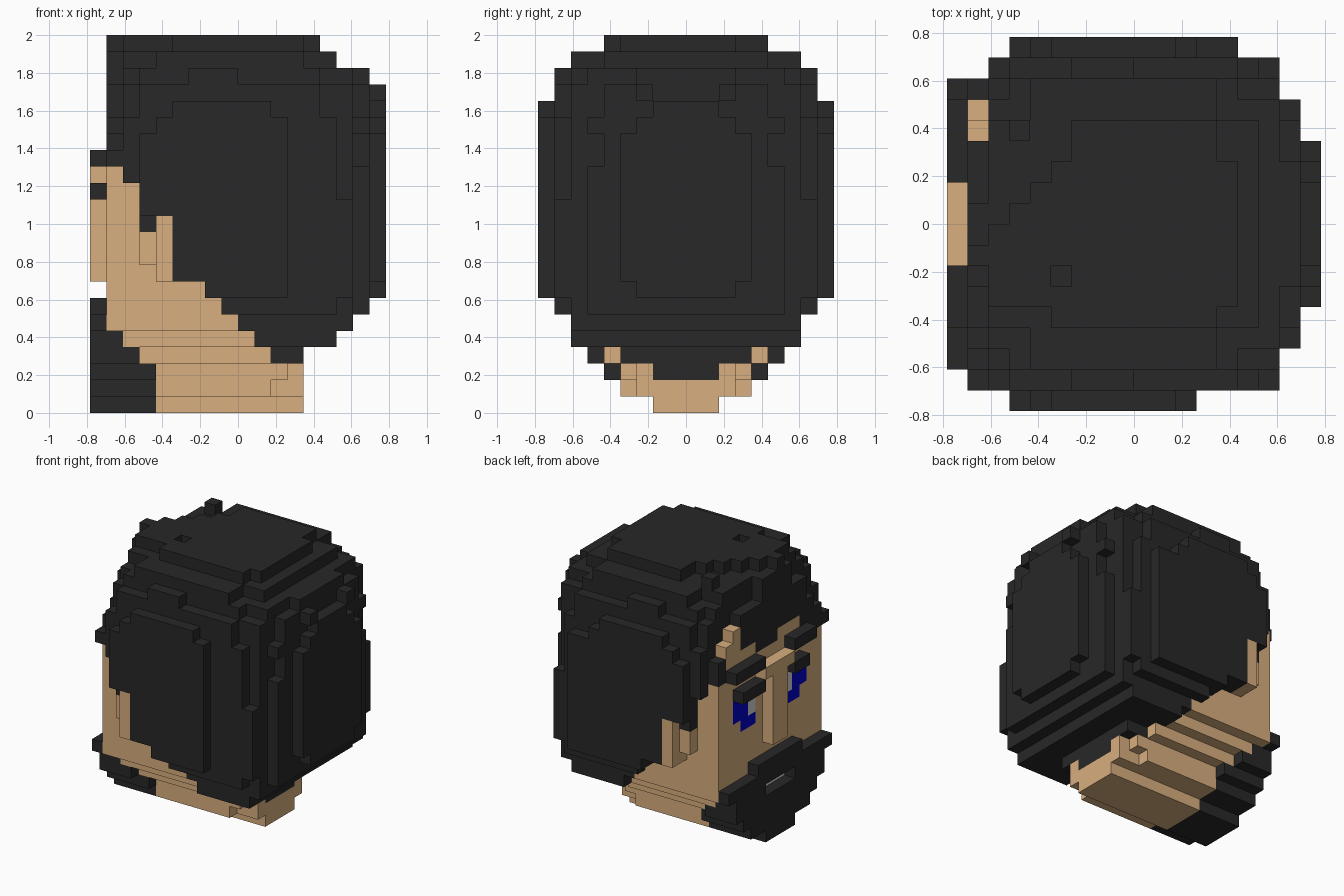
import bpy
import bmesh
from mathutils import Vector

default_cube = bpy.data.objects.get("Cube")
if default_cube:
    bpy.data.objects.remove(default_cube, do_unlink=True)

VOXEL = 2 / 23
cells = {}  # (x, y, z) cell -> part name; y runs from -9 to 8


def block(part, x, y, z, keep=None):
    """Fill a box of cells; ranges are (start, end)."""
    for i in range(*x):
        for j in range(*y):
            for k in range(*z):
                if keep is None or keep(i, j, k):
                    cells[i, j, k] = part


def centred(part, x, half, z, keep=None):
    block(part, x, (-half, half), z, keep)


def both_sides(part, x, y, z):
    block(part, x, y, z)
    block(part, x, (-y[1], -y[0]), z)


def carve(x, y, z):
    for i in range(*x):
        for j in range(*y):
            for k in range(*z):
                cells.pop((i, j, k), None)


# Sideways hairline: first hair column for each height
def hairline(k):
    if k < 4:
        return 11
    if k < 8:
        return 14 - k
    if k < 12:
        return 5
    if k < 14:
        return 3
    return 2 if k == 14 else 0


def is_hair(i, j, k):
    return i >= hairline(k)


def is_skin(i, j, k):
    return i < hairline(k)


# Front edge of the crown slants back towards +y
def is_crown(i, j, k):
    return i >= max(2, min(3 + j, 6))


# Skin: stepped jaw narrowing at the back, then the face and temples
centred("skin", (4, 13), 2, (0, 1))
centred("skin", (4, 11), 4, (1, 2))
centred("skin", (11, 13), 3, (1, 2))
centred("skin", (4, 12), 4, (2, 3))
centred("skin", (12, 13), 3, (2, 3))
centred("skin", (3, 11), 5, (3, 4))
centred("skin", (2, 11), 6, (4, 5))
centred("skin", (1, 9), 7, (5, 15), is_skin)
centred("skin", (3, 9), 6, (5, 16))

# Hair: overlapping slabs, each bulging on a different side
hair_slabs = [
    # wide side panels
    ((3, 12), 9, (7, 17)),
    ((4, 12), 9, (17, 18)),
    ((5, 11), 9, (18, 19)),
    ((2, 15), 8, (6, 18)),
    ((3, 14), 8, (18, 20)),
    ((6, 9), 8, (20, 21)),
    ((2, 16), 8, (7, 13)),
    # body of the hair
    ((2, 16), 7, (5, 20)),
    ((3, 15), 7, (4, 20)),
    ((3, 14), 7, (20, 21)),
    ((2, 16), 6, (20, 21)),
    # bulge at the back of the head
    ((9, 17), 6, (6, 15)),
    ((9, 17), 5, (15, 20)),
    ((9, 17), 3, (20, 21)),
    ((9, 18), 3, (7, 8)),
    ((9, 18), 4, (8, 17)),
    ((9, 18), 3, (17, 18)),
    ((9, 18), 2, (18, 19)),
    # crown
    ((4, 13), 7, (21, 22)),
    ((2, 15), 5, (21, 22)),
]
for x, half, z in hair_slabs:
    centred("hair", x, half, z, is_hair)
centred("hair", (5, 13), 5, (22, 23), is_crown)
block("hair", (1, 14), (-4, 3), (22, 23), is_crown)
block("hair", (3, 4), (4, 5), (22, 23))
block("hair", (12, 14), (8, 9), (7, 17))
both_sides("hair", (17, 18), (2, 3), (19, 20))
both_sides("hair", (16, 17), (5, 6), (17, 18))

# Nape
centred("hair", (11, 13), 4, (3, 4))
centred("hair", (12, 13), 2, (2, 3))

# Ragged fringe, higher towards -y
centred("hair", (1, 3), 7, (15, 17))
centred("hair", (1, 3), 6, (17, 18))
centred("hair", (1, 3), 5, (18, 20))
block("hair", (1, 2), (-3, 1), (20, 22))
block("hair", (1, 2), (-2, -1), (22, 23))
block("hair", (1, 2), (-8, -7), (15, 16))

# Forehead, with a lock of hair hanging in the middle
centred("skin", (1, 2), 4, (15, 17))
block("hair", (1, 2), (-1, 2), (16, 17))
block("skin", (1, 2), (4, 6), (15, 18))
block("skin", (1, 2), (4, 5), (18, 19))
carve((1, 2), (5, 6), (18, 23))
carve((1, 2), (4, 5), (19, 23))
carve((5, 6), (-3, -2), (22, 23))

# Ears
both_sides("skin", (4, 5), (6, 9), (8, 12))
both_sides("skin", (3, 4), (6, 8), (9, 11))
both_sides("hair", (3, 4), (7, 8), (11, 13))

# Nose and bridge
centred("skin", (0, 1), 1, (8, 15))
centred("skin", (0, 1), 2, (14, 15))

# Brows and lashes, a little longer on the +y side
block("brows", (0, 1), (2, 6), (15, 16))
block("brows", (0, 1), (-5, -2), (15, 16))
block("brows", (0, 1), (2, 5), (13, 14))
block("brows", (0, 1), (-4, -2), (13, 14))

# Eyes: blue iris wrapped round a pale corner
both_sides("irises", (1, 2), (2, 5), (10, 13))
both_sides("eye_whites", (1, 2), (2, 3), (11, 13))
both_sides("skin", (1, 2), (4, 5), (10, 11))

# Beard follows the stepped jaw, with a moustache on top
for k, half in enumerate((2, 4, 5, 6, 6, 7, 3)):
    depth = 4 if k < 3 else max(1, 6 - k)
    centred("beard", (0, depth), half, (k, k + 1))

# Mouth opening with a row of teeth
centred("teeth", (1, 2), 2, (4, 5))
carve((0, 1), (-2, 2), (4, 5))


# Flat colours
def material(name, colour):
    mat = bpy.data.materials.new(name)
    mat.use_nodes = True
    rgba = (*colour, 1)
    mat.diffuse_color = rgba
    mat.node_tree.nodes["Principled BSDF"].inputs["Base Color"].default_value = rgba
    return mat


black = material("charcoal", (.021, .021, .021))
tan = material("tan_skin", (.69, .43, .21))
blue = material("deep_blue", (0, 0, .6))
pale = material("pale_grey", (.66, .66, .66))
part_materials = {"skin": tan, "hair": black, "brows": black, "beard": black,
                  "irises": blue, "eye_whites": pale, "teeth": pale}


# Turn each part's exposed cell sides into a mesh with merged flat faces
def build_part(name, mat):
    bm = bmesh.new()
    corners = {}

    def corner(point):
        key = tuple(round(v) for v in point)
        if key not in corners:
            x, y, z = key
            corners[key] = bm.verts.new(Vector((x - 9, y, z)) * VOXEL)
        return corners[key]

    for cell, part in cells.items():
        if part != name:
            continue
        for axis in range(3):
            for side in (0, 1):
                near = list(cell)
                near[axis] += 2 * side - 1
                if tuple(near) in cells:
                    continue
                u, v = Vector(), Vector()
                u[(axis + 1) % 3] = 1
                v[(axis + 2) % 3] = 1
                start = Vector(cell)
                start[axis] += side
                loop = [start, start + u, start + u + v, start + v]
                if not side:
                    loop.reverse()
                bm.faces.new([corner(p) for p in loop])
    bmesh.ops.dissolve_limit(bm, angle_limit=.01, verts=bm.verts, edges=bm.edges)
    mesh = bpy.data.meshes.new(name)
    bm.to_mesh(mesh)
    bm.free()
    mesh.materials.append(mat)
    bpy.context.collection.objects.link(bpy.data.objects.new(name, mesh))


for part_name, part_material in part_materials.items():
    build_part(part_name, part_material)
